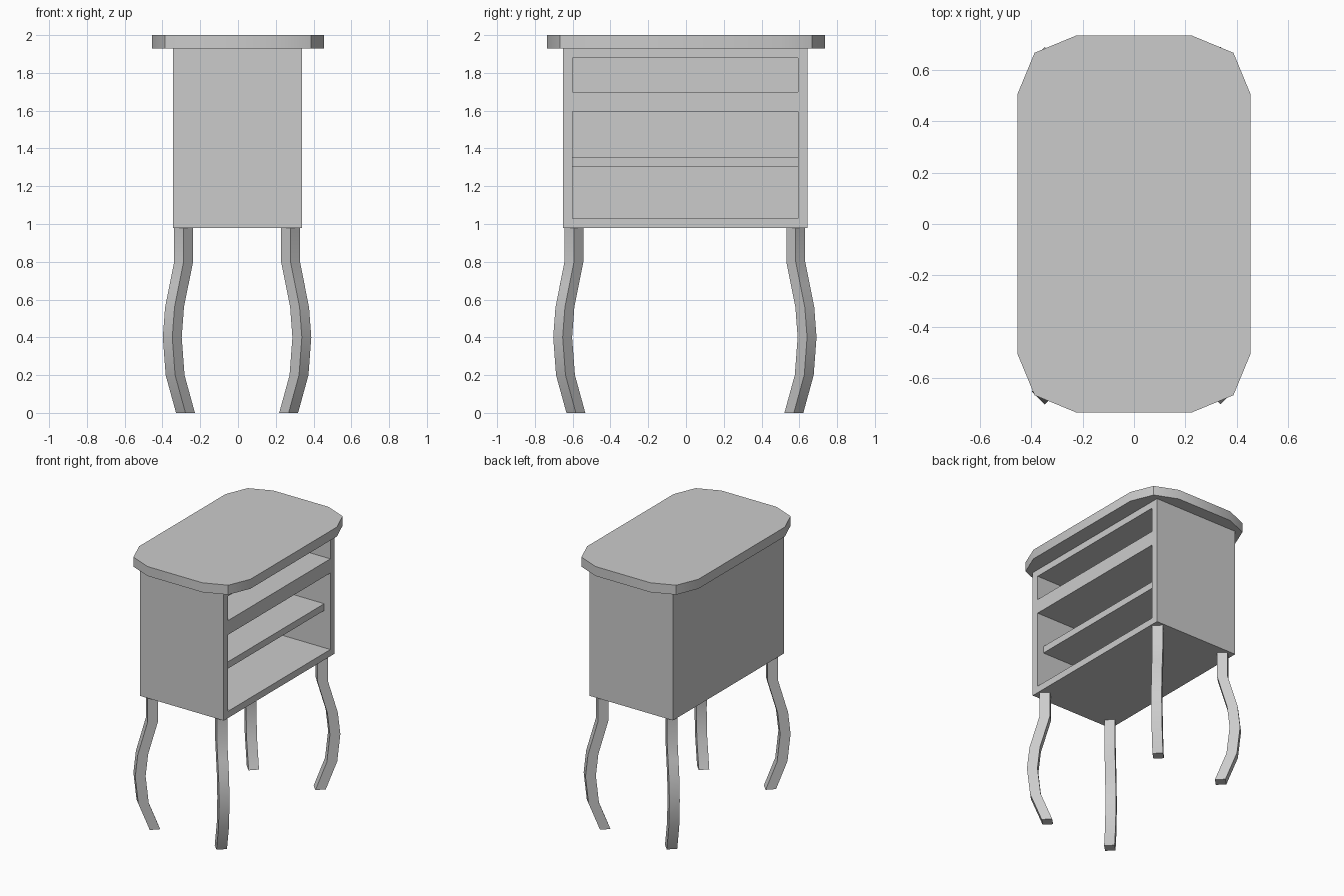
import bpy, bmesh, math

if "Cube" in bpy.data.objects:
    bpy.data.objects.remove(bpy.data.objects["Cube"])


def finish(name, bm, smooth=False):
    bmesh.ops.recalc_face_normals(bm, faces=bm.faces)
    mesh = bpy.data.meshes.new(name)
    bm.to_mesh(mesh)
    bm.free()
    ob = bpy.data.objects.new(name, mesh)
    bpy.context.collection.objects.link(ob)
    if smooth:
        bpy.ops.object.select_all(action='DESELECT')
        ob.select_set(True)
        bpy.context.view_layer.objects.active = ob
        bpy.ops.object.shade_smooth_by_angle(angle=math.radians(30))
    return ob


def box(name, x0, x1, y0, y1, z0, z1):
    bm = bmesh.new()
    bmesh.ops.create_cube(bm, size=1)
    for v in bm.verts:
        v.co.x = x1 if v.co.x > 0 else x0
        v.co.y = y1 if v.co.y > 0 else y0
        v.co.z = z1 if v.co.z > 0 else z0
    return finish(name, bm)


def loft(name, rings, smooth=True):
    bm = bmesh.new()
    loops = [[bm.verts.new(p) for p in ring] for ring in rings]
    n = len(loops[0])
    for a, b in zip(loops, loops[1:]):
        for i in range(n):
            j = (i + 1) % n
            bm.faces.new((a[i], a[j], b[j], b[i]))
    bm.faces.new(loops[0])
    bm.faces.new(loops[-1])
    return finish(name, bm, smooth)


# Table top: rectangle with two-segment rounded corners
HX, HY, R = 0.455, 0.735, 0.23
outline = []
for k, (sx, sy) in enumerate([(1, 1), (-1, 1), (-1, -1), (1, -1)]):
    for s in range(3):
        a = math.radians(90 * k + 45 * s)
        outline.append((sx * (HX - R) + R * math.cos(a),
                        sy * (HY - R) + R * math.sin(a)))
loft("table_top", [[(x, y, z) for x, y in outline] for z in (1.93, 2.0)])

# Cabinet body with two openings cut into the +x side
body = box("cabinet_body", -0.344, 0.339, -0.651, 0.644, 0.98, 1.93)
for i, (z0, z1) in enumerate([(1.03, 1.595), (1.70, 1.88)]):
    cutter = box("opening_cutter", -0.294, 0.5, -0.60, 0.594, z0, z1)
    cutter.hide_render = True
    mod = body.modifiers.new("opening", 'BOOLEAN')
    mod.operation, mod.solver, mod.object = 'DIFFERENCE', 'EXACT', cutter
    bpy.context.view_layer.objects.active = body
    bpy.ops.object.modifier_apply(modifier=mod.name)
    bpy.data.objects.remove(cutter)

# Shelf, set back a little in the lower opening
box("shelf", -0.294, 0.289, -0.60, 0.594, 1.305, 1.355)

# Curved legs: diamond section, bowed outward along the diagonal (z, bow)
path = [(0.98, 0), (0.8, 0), (0.68, 0.024), (0.56, 0.048),
        (0.4, 0.06), (0.2, 0.045), (0, -0.01)]
W = 0.05
for sx, side in ((1, "right"), (-1, "left")):
    for sy, end in ((-1, "front"), (1, "back")):
        rings = []
        for z, d in path:
            cx = -0.005 + sx * (0.283 + d)
            cy = -0.006 + sy * (0.587 + d)
            rings.append([(cx + W, cy, z), (cx, cy + W, z),
                          (cx - W, cy, z), (cx, cy - W, z)])
        loft(f"{end}_{side}_leg", rings)
